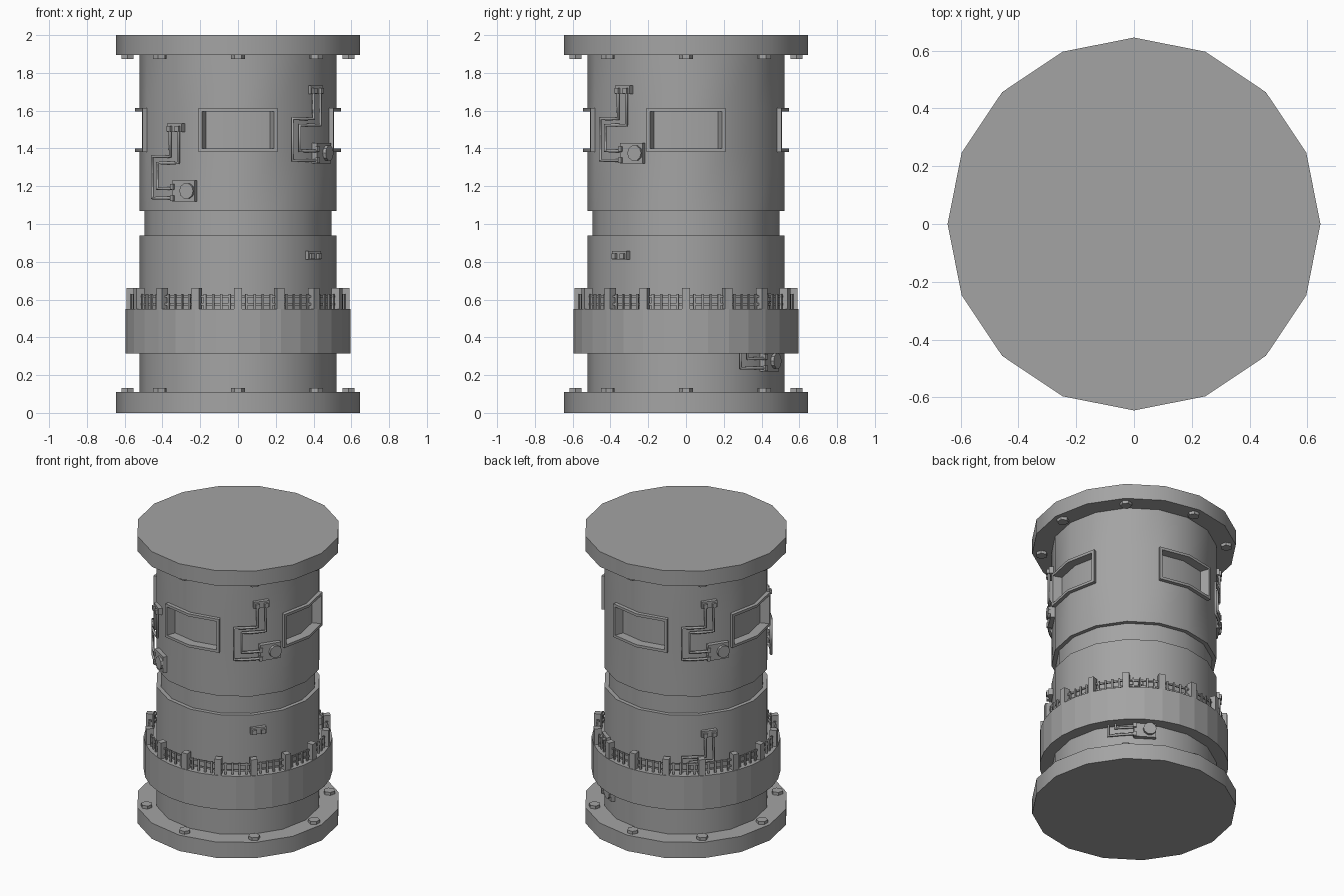
import bpy, bmesh
from math import radians, sin, cos, pi
from mathutils import Matrix, Vector

if "Cube" in bpy.data.objects:
    bpy.data.objects.remove(bpy.data.objects["Cube"], do_unlink=True)

SIDES = 16
STEP = 360 / SIDES
BODY_R = 0.522

grey = bpy.data.materials.new("plain grey metal")
grey.use_nodes = True
colour = (0.37, 0.37, 0.37, 1)
grey.diffuse_color = colour
grey.node_tree.nodes["Principled BSDF"].inputs["Base Color"].default_value = colour


def finish(bm, name, smooth=True):
    """Turn a bmesh into a named object, keeping hard edges sharp."""
    bmesh.ops.recalc_face_normals(bm, faces=bm.faces)
    mesh = bpy.data.meshes.new(name)
    bm.to_mesh(mesh)
    bm.free()
    mesh.materials.append(grey)
    if smooth:
        mesh.shade_smooth()
        mesh.set_sharp_from_angle(angle=radians(30))
    obj = bpy.data.objects.new(name, mesh)
    bpy.context.collection.objects.link(obj)
    return obj


def polar(angle, r, z):
    a = radians(angle)
    return Vector((r * cos(a), r * sin(a), z))


def place(angle, r, z):
    """Frame on the drum: local x points outward, y around, z up."""
    return Matrix.Rotation(radians(angle), 4, 'Z') @ Matrix.Translation((r, 0, z))


def box(bm, angle, r, z, depth, width, height):
    bmesh.ops.create_cube(bm, size=1, matrix=place(angle, r, z) @ Matrix.Diagonal((depth, width, height, 1)))


def disc(bm, matrix, radius, depth, sides):
    bmesh.ops.create_cone(bm, cap_ends=True, segments=sides, radius1=radius,
                          radius2=radius, depth=depth, matrix=matrix)


def drum(name, radius, z0, z1, sides, smooth=True):
    bm = bmesh.new()
    disc(bm, Matrix.Translation((0, 0, (z0 + z1) / 2)), radius, z1 - z0, sides)
    return finish(bm, name, smooth)


# Body: revolved profile with a waist groove and four framed, sunken windows
profile = [(BODY_R, 0.1), (BODY_R, 0.94), (0.495, 0.94), (0.495, 1.07),
           (BODY_R, 1.07), (BODY_R, 1.38), (BODY_R, 1.615), (BODY_R, 1.91)]
bm = bmesh.new()
rings = [[bm.verts.new(polar(i * STEP, r, z)) for i in range(SIDES)] for r, z in profile]
windows = [[] for _ in range(4)]
for row, (low, high) in enumerate(zip(rings, rings[1:])):
    for i in range(SIDES):
        j = (i + 1) % SIDES
        face = bm.faces.new((low[i], low[j], high[j], high[i]))
        if row == 5 and i % 4 in (0, 3):
            windows[j // 4].append(face)
bm.normal_update()


def inset(faces, thickness, radius=None):
    """Inset a window and optionally push it to a new radius."""
    old = max(v.co.xy.length for f in faces for v in f.verts)
    bmesh.ops.inset_region(bm, faces=faces, thickness=thickness, use_even_offset=True)
    if radius:
        for v in {v for f in faces for v in f.verts}:
            v.co.x *= radius / old
            v.co.y *= radius / old
    bm.normal_update()


for faces in windows:
    inset(faces, 0.001, 0.546)
    inset(faces, 0.018)
    inset(faces, 0.001, 0.485)
finish(bm, "body")

# End flanges and the walkway ring
drum("bottom_flange", 0.645, 0, 0.11, SIDES)
drum("top_flange", 0.645, 1.895, 2.0, SIDES)
drum("walkway_ring", 0.595, 0.315, 0.55, 32, smooth=False)

# Hexagonal flange bolts
for name, z in (("bottom_bolts", 0.118), ("top_bolts", 1.887)):
    bm = bmesh.new()
    for k in range(8):
        disc(bm, place(k * 45, 0.585, z), 0.037, 0.025, 6)
    finish(bm, name, smooth=False)

# Railing: posts, thin balusters and two rails
posts, rails = bmesh.new(), bmesh.new()
RAIL_R = 0.565
for i in range(SIDES):
    angle = i * STEP
    box(posts, angle, 0.568, 0.603, 0.045, 0.042, 0.115)
    for k in range(1, 5):
        box(rails, angle + STEP * k / 5, RAIL_R, 0.59, 0.01, 0.012, 0.08)
    half = radians(STEP / 2)
    for z in (0.575, 0.617):
        box(rails, angle + STEP / 2, RAIL_R * cos(half), z, 0.01, 2 * RAIL_R * sin(half), 0.011)
finish(posts, "railing_posts", smooth=False)
finish(rails, "railing_bars", smooth=False)


# Valve units: plate with a round cap, two bent pipes and a bracket
def pipe(name, base, z, corners):
    points = []
    for (a0, z0), (a1, z1) in zip(corners, corners[1:]):
        steps = max(1, round(abs(a1 - a0) / 5))
        points += [(a0 + (a1 - a0) * k / steps, z0 + (z1 - z0) * k / steps) for k in range(steps)]
    points.append(corners[-1])
    curve = bpy.data.curves.new(name, 'CURVE')
    curve.dimensions = '3D'
    curve.bevel_depth = 0.009
    curve.bevel_resolution = 1
    curve.use_fill_caps = True
    spline = curve.splines.new('POLY')
    spline.points.add(len(points) - 1)
    for point, (a, dz) in zip(spline.points, points):
        point.co = (*polar(base + a, 0.538, z + dz), 1)
    curve.materials.append(grey)
    obj = bpy.data.objects.new(name, curve)
    bpy.context.collection.objects.link(obj)
    bpy.ops.object.select_all(action='DESELECT')
    obj.select_set(True)
    bpy.context.view_layer.objects.active = obj
    bpy.ops.object.convert(target='MESH')


def bracket(bm, angle, z):
    box(bm, angle, 0.523, z, 0.03, 0.1, 0.045)
    for side in (-3, 3):
        box(bm, angle + side, 0.54, z - 0.005, 0.028, 0.026, 0.03)


def valve_unit(name, base, z):
    bm = bmesh.new()
    box(bm, base, 0.52, z, 0.04, 0.14, 0.11)
    disc(bm, place(base + 3, 0.545, z) @ Matrix.Rotation(pi / 2, 4, 'Y'), 0.042, 0.025, 10)
    for dz in (-0.038, 0.022):
        box(bm, base - 7, 0.54, z + dz, 0.026, 0.022, 0.028)
    bracket(bm, base - 6.4, z + 0.335)
    finish(bm, name + "_plate", smooth=False)
    pipe(name + "_outer_pipe", base, z, [(-6, -0.038), (-25, -0.038), (-25, 0.182), (-9.4, 0.182), (-9.4, 0.335)])
    pipe(name + "_inner_pipe", base, z, [(-6, 0.012), (-20, 0.012), (-20, 0.148), (-3.4, 0.148), (-3.4, 0.335)])


valve_unit("front_valve", -122.5, 1.175)
valve_unit("side_valve", -32.5, 1.375)
valve_unit("back_valve", 147.5, 1.375)
valve_unit("back_lower_valve", 147.5, 0.475)
valve_unit("base_valve", 57.5, 0.275)

# Lone bracket above the railing
bm = bmesh.new()
bracket(bm, -41, 0.835)
finish(bm, "small_bracket", smooth=False)
